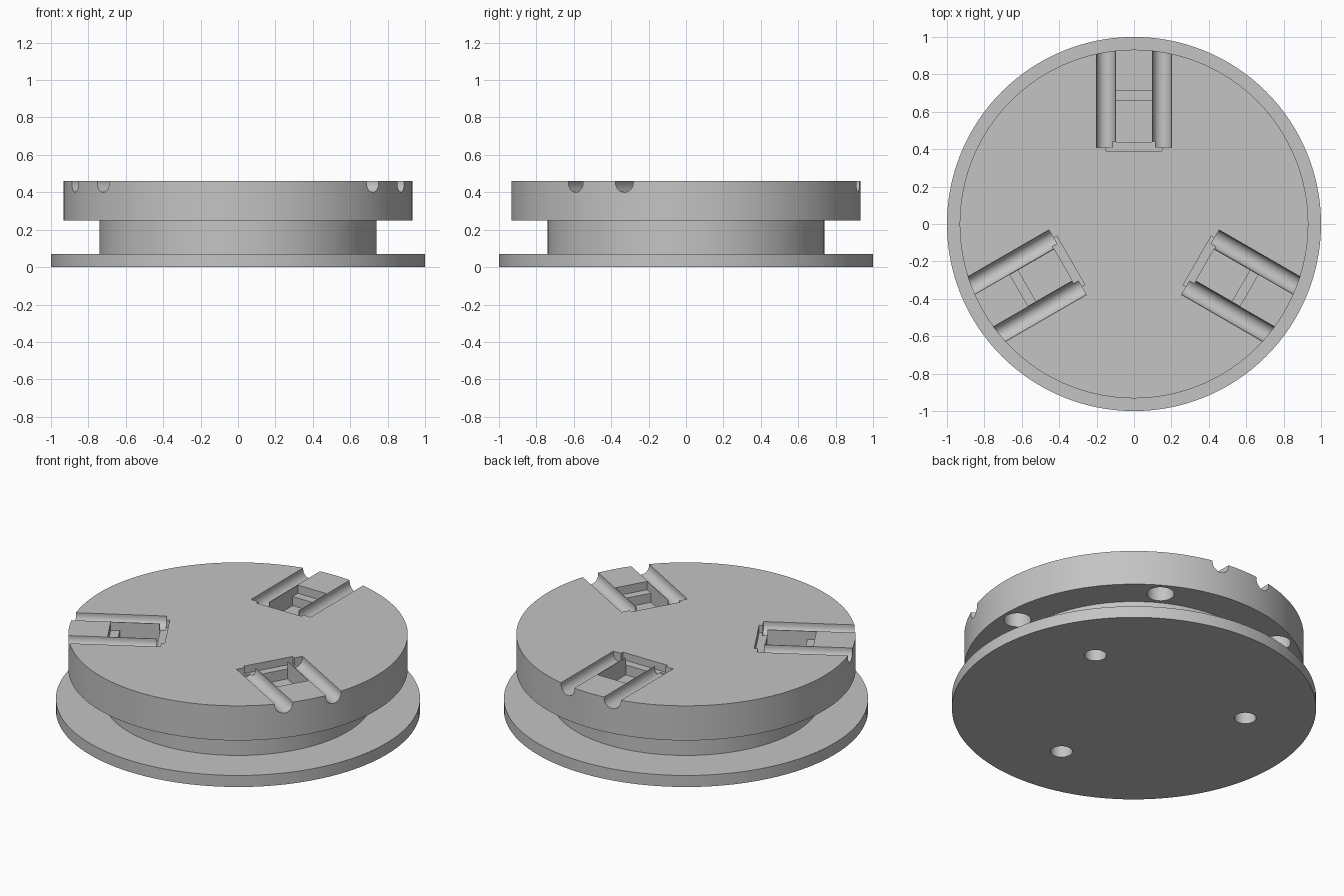
import bpy, bmesh
from math import pi, sin, cos, radians
from mathutils import Matrix, Vector

cube = bpy.data.objects.get("Cube")
if cube:
    bpy.data.objects.remove(cube)

grey = bpy.data.materials.new("plain grey")
grey.use_nodes = True
grey.diffuse_color = (0.55, 0.55, 0.55, 1)
grey.node_tree.nodes["Principled BSDF"].inputs["Base Color"].default_value = (0.55, 0.55, 0.55, 1)

TOP = 0.46


def make_object(name, bm):
    bmesh.ops.recalc_face_normals(bm, faces=bm.faces)
    mesh = bpy.data.meshes.new(name)
    bm.to_mesh(mesh)
    bm.free()
    mesh.materials.append(grey)
    obj = bpy.data.objects.new(name, mesh)
    bpy.context.collection.objects.link(obj)
    return obj


def lathe(name, profile, steps=128):
    """Solid of revolution from (radius, height) points, with flat end caps."""
    bm = bmesh.new()
    rings = [[bm.verts.new((r * cos(2 * pi * i / steps), r * sin(2 * pi * i / steps), z))
              for i in range(steps)] for r, z in profile]
    for low, high in zip(rings, rings[1:]):
        for i in range(steps):
            j = (i + 1) % steps
            bm.faces.new((low[i], low[j], high[j], high[i]))
    bm.faces.new(rings[0])
    bm.faces.new(rings[-1])
    return make_object(name, bm)


def prism(outline, y0, y1, angle):
    """Extrude an (x, z) outline along y, then turn it about the axis."""
    bm = bmesh.new()
    face = bm.faces.new([bm.verts.new((x, y0, z)) for x, z in outline])
    out = bmesh.ops.extrude_face_region(bm, geom=[face])
    moved = [v for v in out["geom"] if isinstance(v, bmesh.types.BMVert)]
    bmesh.ops.translate(bm, verts=moved, vec=(0, y1 - y0, 0))
    bmesh.ops.rotate(bm, verts=bm.verts, matrix=Matrix.Rotation(angle, 3, 'Z'))
    return make_object("cutter", bm)


def rod(radius, z0, z1, distance, angle):
    """Upright cylinder at a polar position."""
    bm = bmesh.new()
    place = Vector((distance * cos(angle), distance * sin(angle), (z0 + z1) / 2))
    bmesh.ops.create_cone(bm, cap_ends=True, segments=32, radius1=radius, radius2=radius,
                          depth=z1 - z0, matrix=Matrix.Translation(place))
    return make_object("cutter", bm)


def cut(target, cutter):
    mod = target.modifiers.new("cut", 'BOOLEAN')
    mod.operation = 'DIFFERENCE'
    mod.solver = 'EXACT'
    mod.object = cutter
    bpy.context.view_layer.objects.active = target
    bpy.ops.object.modifier_apply(modifier=mod.name)
    bpy.data.objects.remove(cutter)


def box_outline(half, floor):
    return [(-half, floor), (half, floor), (half, 0.6), (-half, 0.6)]


# Turned body: base plate, neck and thick upper disc
body = lathe("flanged_disc", [(1, 0), (1, 0.07), (0.74, 0.07), (0.74, 0.25),
                              (0.932, 0.25), (0.932, TOP)])

# Round-bottomed channel section
channel = [(0.05 * cos(a), 0.45 + 0.05 * sin(a)) for a in (pi + pi * i / 16 for i in range(17))]
channel += [(0.05, 0.6), (-0.05, 0.6)]

# Three stations, each with two channels, a stepped pocket and an inner slot
for turn in (0, 120, 240):
    a = radians(turn)
    for side in (-0.15, 0.15):
        cut(body, prism([(x + side, z) for x, z in channel], 0.41, 1.1, a))
    cut(body, prism(box_outline(0.15, 0.415), 0.39, 0.44, a))
    cut(body, prism(box_outline(0.096, 0.355), 0.438, 0.66, a))
    cut(body, prism(box_outline(0.096, 0.41), 0.65, 0.71, a))

# Blind holes in the base
for turn in (30, 150, 270):
    cut(body, rod(0.06, -0.1, 0.2, 0.62, radians(turn)))

# Blind holes under the upper disc, kept clear of the base plate
for turn in range(0, 360, 60):
    cut(body, rod(0.075, 0.2, 0.37, 0.836, radians(turn)))

bpy.ops.object.select_all(action='DESELECT')
body.select_set(True)
bpy.context.view_layer.objects.active = body
bpy.ops.object.shade_smooth_by_angle(angle=radians(30))
